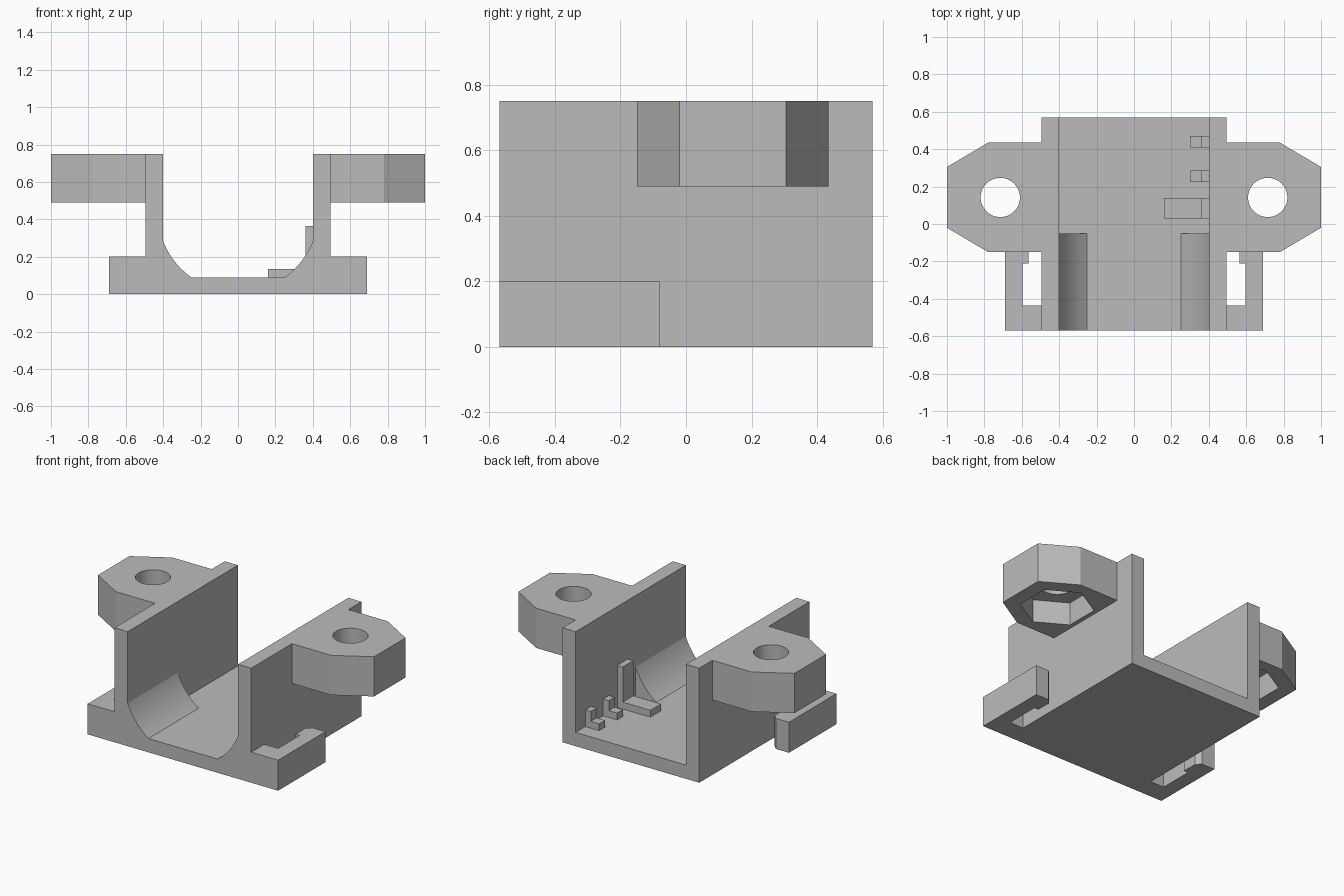
import bpy, bmesh, math

old = bpy.data.objects.get("Cube")
if old:
    bpy.data.objects.remove(old, do_unlink=True)

grey = bpy.data.materials.new("plain_grey")
grey.use_nodes = True
grey.diffuse_color = (0.5, 0.5, 0.5, 1)
grey.node_tree.nodes["Principled BSDF"].inputs["Base Color"].default_value = (0.5, 0.5, 0.5, 1)


def prism(name, points, start, end, axis="Z"):
    """Extrude an outline along Z (points are x, y) or along Y (points are x, z)."""
    def place(p, t):
        return (p[0], p[1], t) if axis == "Z" else (p[0], t, p[1])
    bm = bmesh.new()
    face = bm.faces.new([bm.verts.new(place(p, start)) for p in points])
    ext = bmesh.ops.extrude_face_region(bm, geom=[face])
    for v in ext["geom"]:
        if isinstance(v, bmesh.types.BMVert):
            v.co[2 if axis == "Z" else 1] = end
    bmesh.ops.recalc_face_normals(bm, faces=bm.faces)
    mesh = bpy.data.meshes.new(name)
    bm.to_mesh(mesh)
    bm.free()
    mesh.materials.append(grey)
    obj = bpy.data.objects.new(name, mesh)
    bpy.context.collection.objects.link(obj)
    return obj


def box(name, x0, x1, y0, y1, z0, z1):
    return prism(name, [(x0, y0), (x1, y0), (x1, y1), (x0, y1)], z0, z1)


def ring(cx, cy, r, count, turn=0.0):
    step = math.tau / count
    return [(cx + r * math.cos(i * step + turn), cy + r * math.sin(i * step + turn))
            for i in range(count)]


def activate(obj):
    bpy.ops.object.select_all(action="DESELECT")
    obj.select_set(True)
    bpy.context.view_layer.objects.active = obj


def cut(obj, cutter):
    cutter.hide_render = True
    mod = obj.modifiers.new("cut", "BOOLEAN")
    mod.operation = "DIFFERENCE"
    mod.solver = "EXACT"
    mod.object = cutter
    activate(obj)
    bpy.ops.object.modifier_apply(modifier=mod.name)
    bpy.data.objects.remove(cutter, do_unlink=True)


def finish(obj, mirrored=True):
    activate(obj)
    if mirrored:
        mod = obj.modifiers.new("mirror", "MIRROR")
        mod.use_mirror_merge = False
        bpy.ops.object.modifier_apply(modifier=mod.name)
    bpy.ops.object.shade_smooth_by_angle(angle=math.radians(25))


WALL_IN, WALL_OUT = 0.40, 0.495
FRONT, BACK, TOP, FLOOR = -0.57, 0.57, 0.75, 0.09

# U-shaped cradle: floor and two side walls
half = [(WALL_OUT, 0), (WALL_OUT, TOP), (WALL_IN, TOP), (WALL_IN, FLOOR)]
cradle = prism("cradle", half + [(-x, z) for x, z in reversed(half)], FRONT, BACK, "Y")
finish(cradle, False)

# Curved supports in the front half, arcs about a shared axis
axis_z, radius = 0.44, 0.43
a0 = math.asin(0.25 / radius)
a1 = math.asin(WALL_IN / radius)
arc = []
for i in range(17):
    a = a0 + (a1 - a0) * i / 16
    arc.append((radius * math.sin(a), axis_z - radius * math.cos(a)))
arc[0] = (0.25, FLOOR)
finish(prism("curved_support", [(WALL_IN, FLOOR)] + arc[::-1], FRONT, -0.05, "Y"))

# Mounting ears with a bolt hole and a hexagonal nut pocket underneath
cx, cy = 0.715, 0.142
ear = prism("mounting_ear", [(WALL_OUT, -0.15), (0.78, -0.15), (1, -0.02),
                             (1, 0.305), (0.78, 0.435), (WALL_OUT, 0.435)], 0.49, TOP)
cut(ear, prism("nut_cutter", ring(cx, cy, 0.222, 6, math.pi / 6), 0.4, 0.64))
cut(ear, prism("bolt_cutter", ring(cx, cy, 0.105, 48), 0.3, 0.9))
finish(ear)

# Side clips: short base, long arm and a chamfered inward hook
clip = [(WALL_OUT, FRONT), (0.69, FRONT), (0.69, -0.08), (0.595, -0.08), (0.565, -0.11),
        (0.565, -0.21), (0.595, -0.21), (0.595, -0.435), (WALL_OUT, -0.435)]
finish(prism("side_clip", clip, 0, 0.2))

# L-shaped stops inside the left wall
for name, x0, y0, y1, height in (("large_stop", 0.16, 0.03, 0.14, 0.365),
                                 ("middle_stop", 0.30, 0.225, 0.285, 0.20),
                                 ("rear_stop", 0.30, 0.41, 0.47, 0.20)):
    outline = [(x0, FLOOR), (WALL_IN, FLOOR), (WALL_IN, height), (0.36, height),
               (0.36, 0.135), (x0, 0.135)]
    finish(prism(name, outline, y0, y1, "Y"), False)
